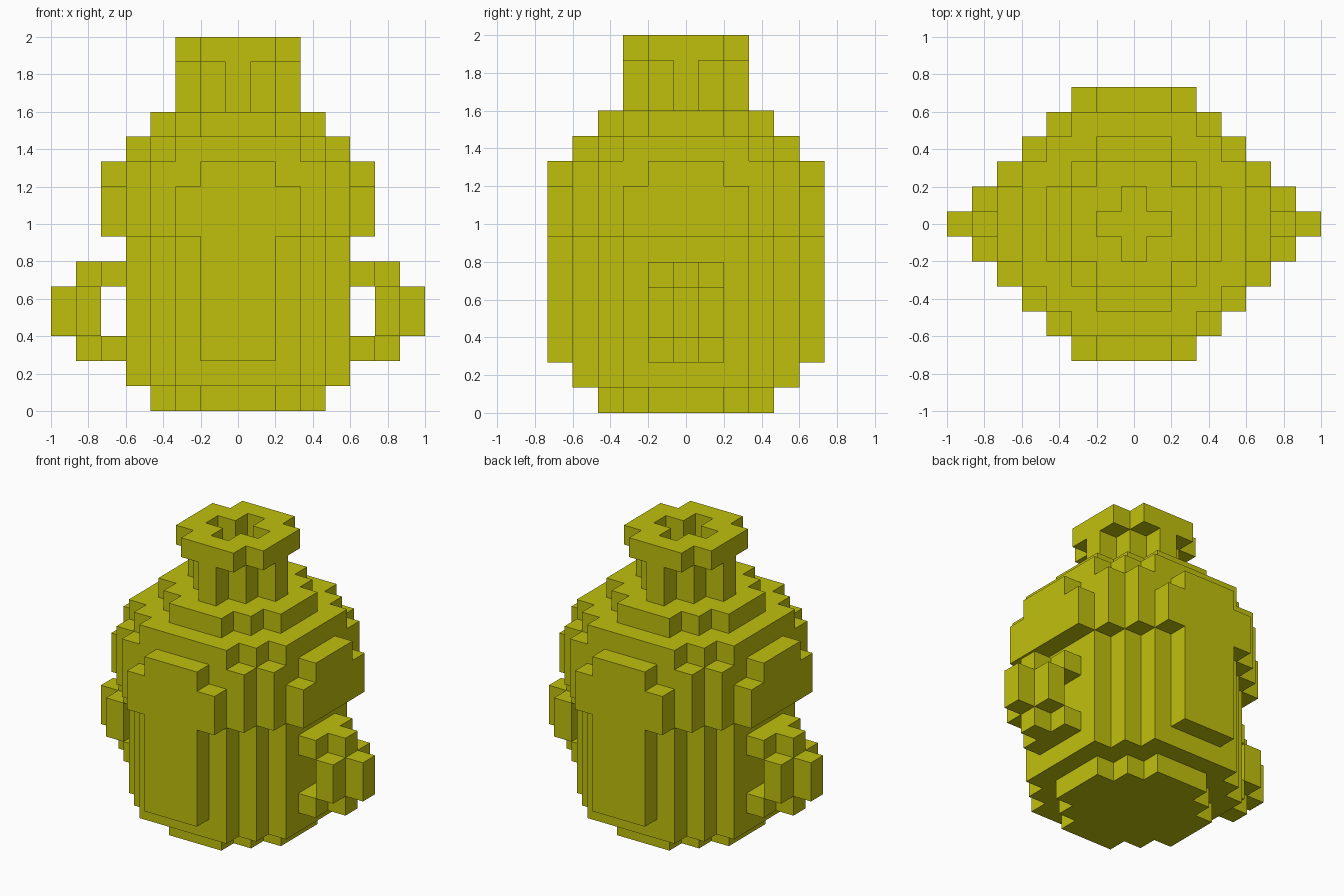
import bpy, bmesh
from mathutils import Matrix, Vector

if "Cube" in bpy.data.objects:
    bpy.data.objects.remove(bpy.data.objects["Cube"], do_unlink=True)

U = 2 / 15  # size of one block

clay = bpy.data.materials.new("olive_yellow")
COLOUR = (0.53, 0.53, 0.004, 1)
clay.diffuse_color = COLOUR
clay.use_nodes = True
bsdf = next(n for n in clay.node_tree.nodes if n.type == 'BSDF_PRINCIPLED')
bsdf.inputs["Base Color"].default_value = COLOUR
bsdf.inputs["Roughness"].default_value = 0.8


def finish(name, bm):
    bmesh.ops.recalc_face_normals(bm, faces=bm.faces)
    mesh = bpy.data.meshes.new(name)
    bm.to_mesh(mesh)
    bm.free()
    mesh.materials.append(clay)
    bpy.context.collection.objects.link(bpy.data.objects.new(name, mesh))


def outline(steps):
    """Closed stepped ring from the corners (half x, half y) of one quarter."""
    quarter = []
    for i, (x, y) in enumerate(steps):
        quarter.append((x, y))
        if i + 1 < len(steps):
            quarter.append((x, steps[i + 1][1]))
    back = quarter[::-1]
    return (quarter + [(x, -y) for x, y in back]
            + [(-x, -y) for x, y in quarter] + [(-x, y) for x, y in back])


def layer(name, z0, z1, steps, hole=None):
    """Stepped disc, or ring when a hole is given, between two heights."""
    bm = bmesh.new()
    for ring in filter(None, (steps, hole)):
        vs = [bm.verts.new((x * U, y * U, z0 * U)) for x, y in outline(ring)]
        for a, b in zip(vs, vs[1:] + vs[:1]):
            bm.edges.new((a, b))
    bmesh.ops.triangle_fill(bm, edges=bm.edges[:], use_beauty=True, normal=(0, 0, 1))
    bmesh.ops.dissolve_degenerate(bm, edges=bm.edges[:], dist=1e-6)
    top = bmesh.ops.extrude_face_region(bm, geom=bm.faces[:], use_keep_orig=True)["geom"]
    bmesh.ops.translate(bm, vec=(0, 0, (z1 - z0) * U),
                        verts=[g for g in top if isinstance(g, bmesh.types.BMVert)])
    finish(name, bm)


def blocks(name, boxes):
    """Several boxes (x0, x1, y0, y1, z0, z1) in one object."""
    bm = bmesh.new()
    for x0, x1, y0, y1, z0, z1 in boxes:
        centre = Vector((x0 + x1, y0 + y1, z0 + z1)) * U / 2
        size = Vector((abs(x1 - x0), abs(y1 - y0), abs(z1 - z0))) * U
        bmesh.ops.create_cube(bm, size=1, matrix=Matrix.LocRotScale(centre, None, size))
    finish(name, bm)


# Stepped round cross-sections, in blocks
PLUS = [(0.5, 1.5), (1.5, 0.5)]
RIM = [(1.5, 2.5), (2.5, 1.5)]
SMALL = [(1.5, 3.5), (2.5, 2.5), (3.5, 1.5)]
MEDIUM = [(2.5, 4.5), (3.5, 3.5), (4.5, 2.5)]
LARGE = [(2.5, 5.5), (3.5, 4.5), (4.5, 3.5), (5.5, 2.5)]
LARGE_TOP = [(1.5, 5.5), (3.5, 4.5), (4.5, 3.5), (5.5, 1.5)]

# Hollow pot, from the foot up to the rim
layer("foot", 0, 1, SMALL)
layer("body", 1, 11, MEDIUM, RIM)
layer("shoulder_band", 7, 9, LARGE, SMALL)
layer("shoulder_top", 9, 10, LARGE_TOP, SMALL)
layer("collar", 11, 12, SMALL, PLUS)
layer("rim", 14, 15, RIM, PLUS)

# Neck: four corner posts and four outer fins
posts = []
for s in (-1, 1):
    posts.append((s * 1.5, s * 2.5, -0.5, 0.5, 12, 14))
    posts.append((-0.5, 0.5, s * 1.5, s * 2.5, 12, 14))
    for t in (-1, 1):
        posts.append((s * 0.5, s * 1.5, t * 0.5, t * 1.5, 12, 14))
blocks("neck", posts)

# Raised panels below the shoulder, front and back
for name, s in (("front_panel", -1), ("back_panel", 1)):
    blocks(name, [(-1.5, 1.5, s * 4.5, s * 5.5, 2, 7)])

# Side handles: lower arm, upper arm and grip
for name, s in (("right_handle", -1), ("left_handle", 1)):
    parts = []
    for x, z0, z1 in ((4.5, 2, 3), (4.5, 5, 6), (5.5, 3, 5)):
        parts.append((s * x, s * (x + 1), -1.5, 1.5, z0, z1))
        parts.append((s * (x + 1), s * (x + 2), -0.5, 0.5, z0, z1))
    blocks(name, parts)
